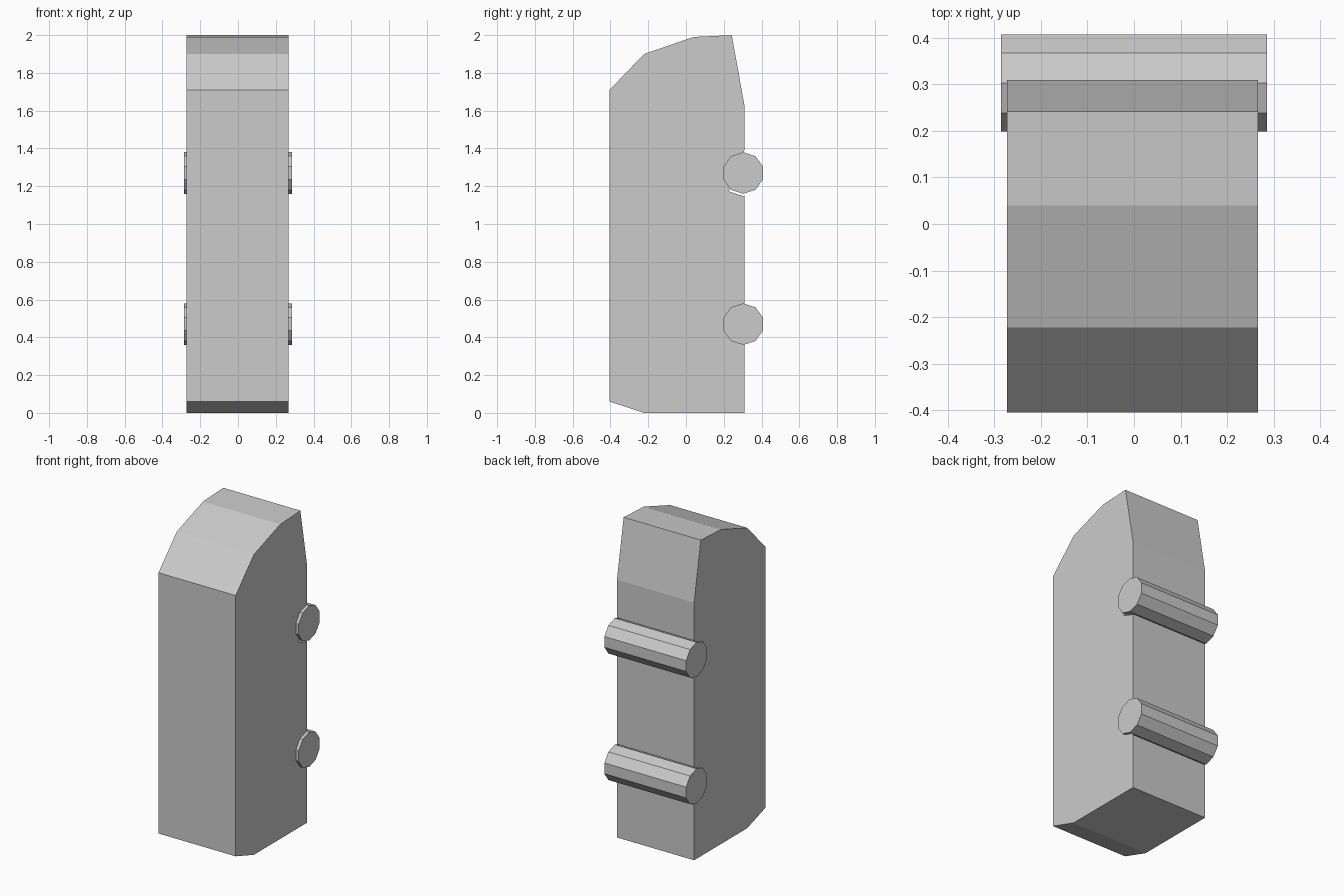
import bpy, bmesh, math

if "Cube" in bpy.data.objects:
    bpy.data.objects.remove(bpy.data.objects["Cube"])

BACK, ROLL_Y, ROLL_R, NOTCH_R = 0.309, 0.303, 0.11, 0.122
ROLL_Z = (0.47, 1.27)


def extrude_profile(name, points, x0, x1):
    """Extrude a (y, z) outline along x into a closed solid."""
    bm = bmesh.new()
    a = [bm.verts.new((x0, y, z)) for y, z in points]
    b = [bm.verts.new((x1, y, z)) for y, z in points]
    n = len(points)
    caps = [bm.faces.new(a), bm.faces.new(b)]
    for i in range(n):
        j = (i + 1) % n
        bm.faces.new((a[i], a[j], b[j], b[i]))
    bmesh.ops.triangulate(bm, faces=caps)
    bmesh.ops.recalc_face_normals(bm, faces=bm.faces)
    me = bpy.data.meshes.new(name)
    bm.to_mesh(me)
    bm.free()
    ob = bpy.data.objects.new(name, me)
    bpy.context.collection.objects.link(ob)
    return ob


def decagon(cz, r, first, count):
    """Points of a ten-sided circle, stepping clockwise from the bottom."""
    return [(ROLL_Y + r * math.cos(math.radians(270 - 36 * i)),
             cz + r * math.sin(math.radians(270 - 36 * i)))
            for i in range(first, first + count)]


# Main body: side outline with a clearance notch for each roller
outline = [(-0.405, 0.06), (-0.222, 0.0), (BACK, 0.0)]
lip = NOTCH_R - (BACK - ROLL_Y) * math.tan(math.radians(18))
for z in ROLL_Z:
    outline += [(BACK, z - lip)] + decagon(z, NOTCH_R, 0, 6) + [(BACK, z + lip)]
outline += [(BACK, 1.63), (0.242, 2.0), (0.04, 1.99), (-0.222, 1.9), (-0.405, 1.71)]
extrude_profile("body", outline, -0.273, 0.267)

# Rollers on the back
for label, z in zip(("lower_roller", "upper_roller"), ROLL_Z):
    extrude_profile(label, decagon(z, ROLL_R, 0, 10), -0.286, 0.286)
